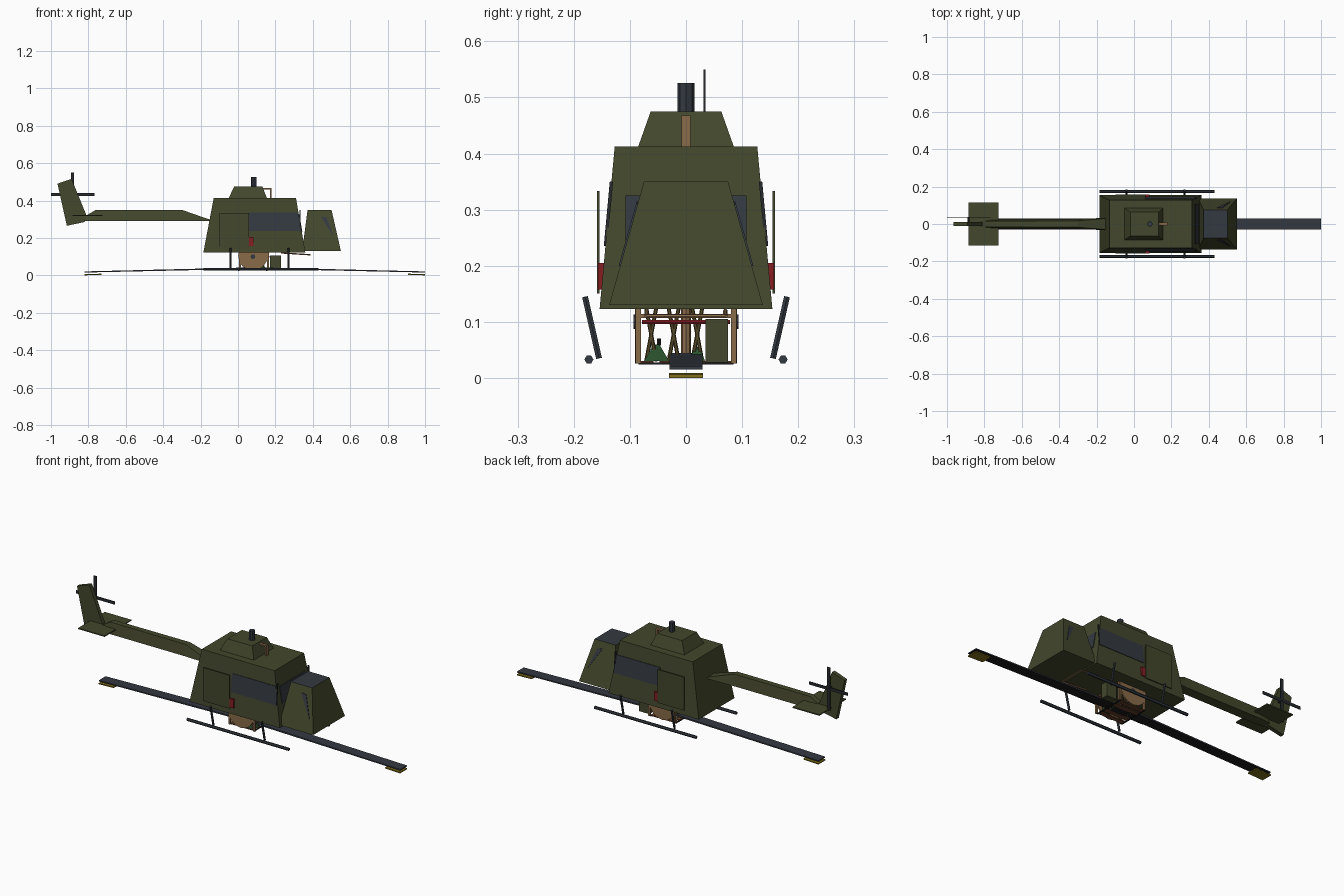
import bpy, bmesh, math
from mathutils import Vector

if "Cube" in bpy.data.objects:
    bpy.data.objects.remove(bpy.data.objects["Cube"])


def mat(name, c):
    m = bpy.data.materials.new(name)
    m.diffuse_color = (*c, 1)
    m.use_nodes = True
    m.node_tree.nodes["Principled BSDF"].inputs["Base Color"].default_value = m.diffuse_color
    return m


OLIVE = mat("olive", (0.056, 0.063, 0.025))
SLATE = mat("slate", (0.034, 0.041, 0.052))
CHARCOAL = mat("charcoal", (0.020, 0.023, 0.027))
BLACK = mat("black", (0.010, 0.010, 0.011))
TAN = mat("tan", (0.25, 0.145, 0.067))
BROWN = mat("red_brown", (0.13, 0.05, 0.024))
KHAKI = mat("khaki_brown", (0.11, 0.08, 0.026))
RED = mat("red", (0.24, 0.013, 0.016))
YELLOW = mat("mustard", (0.21, 0.16, 0.012))
GREEN = mat("green", (0.022, 0.075, 0.025))


def finish(name, bm, m):
    bmesh.ops.recalc_face_normals(bm, faces=bm.faces)
    me = bpy.data.meshes.new(name)
    bm.to_mesh(me)
    bm.free()
    ob = bpy.data.objects.new(name, me)
    me.materials.append(m)
    bpy.context.collection.objects.link(ob)
    return ob


def loft(name, a, b, m):
    """Solid between two matching rings of points."""
    bm = bmesh.new()
    va, vb = [bm.verts.new(p) for p in a], [bm.verts.new(p) for p in b]
    bm.faces.new(va)
    bm.faces.new(vb)
    n = len(va)
    for i in range(n):
        j = (i + 1) % n
        bm.faces.new((va[i], va[j], vb[j], vb[i]))
    return finish(name, bm, m)


def paint(ob, m, rule):
    ob.data.materials.append(m)
    for f in ob.data.polygons:
        if rule(f.normal):
            f.material_index = 1


def rect(x0, x1, h, z):
    return [(x0, -h, z), (x1, -h, z), (x1, h, z), (x0, h, z)]


def box(name, x0, x1, y0, y1, z0, z1, m):
    r = [(x0, y0), (x1, y0), (x1, y1), (x0, y1)]
    return loft(name, [(*p, z0) for p in r], [(*p, z1) for p in r], m)


def rod(name, p, q, r, m, n=6):
    p, q = Vector(p), Vector(q)
    turn = (q - p).to_track_quat('Z', 'Y')
    ring = [turn @ Vector((r * math.cos(2 * math.pi * i / n),
                           r * math.sin(2 * math.pi * i / n), 0)) for i in range(n)]
    return loft(name, [p + v for v in ring], [q + v for v in ring], m)


def side_profile(name, pts, y0, y1, m):
    return loft(name, [(x, y0, z) for x, z in pts], [(x, y1, z) for x, z in pts], m)


def side_plate(name, pts, surface, s, t, m):
    """Thin plate lying on a sloped side; s is the side, t its height."""
    return loft(name, [(x, s * (surface(z) - 0.003), z) for x, z in pts],
                [(x, s * (surface(z) + t), z) for x, z in pts], m)


def cabin_side(z):
    return 0.154 - (z - 0.123) / 0.29 * 0.027


def cabin_front(z):
    return 0.36 - (z - 0.123) / 0.29 * 0.05


def nose_side(z):
    return 0.137 - (z - 0.13) / 0.22 * 0.062


# Cabin, roof hump and nose
loft("cabin", rect(-0.185, 0.36, 0.154, 0.123), rect(-0.13, 0.31, 0.127, 0.413), OLIVE)
loft("roof_hump", rect(-0.05, 0.155, 0.085, 0.413), rect(-0.02, 0.13, 0.063, 0.475), OLIVE)
nose = loft("nose", rect(0.343, 0.55, 0.137, 0.13), rect(0.372, 0.50, 0.075, 0.35), OLIVE)
paint(nose, SLATE, lambda n: n.z > 0.9)
rod("mast_cap", (0.085, 0, 0.47), (0.085, 0, 0.526), 0.015, SLATE, 8)

# Roof pipe
box("roof_pipe_top", 0.125, 0.178, -0.007, 0.007, 0.460, 0.468, TAN)
box("roof_pipe_drop", 0.17, 0.178, -0.008, 0.008, 0.413, 0.468, TAN)

# Windscreen strip on the cabin front
z0, z1 = 0.235, 0.325
inner = [(cabin_front(z) - 0.002, y, z) for z, y in
         ((z0, -0.108), (z0, 0.108), (z1, 0.108), (z1, -0.108))]
loft("front_window", inner, [(x + 0.005, y, z) for x, y, z in inner], SLATE)

for s, side in ((-1, "right"), (1, "left")):
    # Cabin window with end post, sliding door and red handle
    side_plate(side + "_cabin_window", [(0.06, 0.237), (0.332, 0.237), (0.324, 0.335),
                                        (0.06, 0.335)], cabin_side, s, 0.003, SLATE)
    side_plate(side + "_window_post", [(0.329, 0.235), (0.335, 0.235), (0.335, 0.35),
                                       (0.329, 0.35)], cabin_side, s, 0.003, CHARCOAL)
    box(side + "_door", -0.10, 0.06, s * 0.154, s * 0.159, 0.151, 0.333, OLIVE)
    box(side + "_door_handle", 0.06, 0.083, s * 0.145, s * 0.157, 0.158, 0.205, RED)
    # Nose side window
    side_plate(side + "_nose_window", [(0.443, 0.315), (0.474, 0.31), (0.514, 0.20)],
               nose_side, s, 0.0028, SLATE)
    # Skid and struts
    rod(side + "_skid", (-0.185, s * 0.173, 0.033), (0.43, s * 0.173, 0.033), 0.008, SLATE)
    for x in (-0.04, 0.27):
        rod(side + "_strut", (x, s * 0.155, 0.035), (x, s * 0.18, 0.145), 0.006, SLATE)

# Tail boom with sloped sides
boom = [(-0.145, 0.29, 0.033, 0.296, 0.030), (-0.30, 0.29, 0.027, 0.35, 0.017),
        (-0.76, 0.29, 0.027, 0.35, 0.015), (-0.82, 0.29, 0.022, 0.315, 0.015)]
bm = bmesh.new()
rings = [[bm.verts.new(p) for p in ((x, -a, z), (x, a, z), (x, b, t), (x, -b, t))]
         for x, z, a, t, b in boom]
for r, q in zip(rings, rings[1:]):
    for i in range(4):
        j = (i + 1) % 4
        bm.faces.new((r[i], r[j], q[j], q[i]))
bm.faces.new(rings[0])
bm.faces.new(rings[-1])
finish("tail_boom", bm, OLIVE)

# Tail fin, stabiliser and tail rotor
side_profile("tail_fin", [(-0.965, 0.49), (-0.89, 0.516), (-0.81, 0.32), (-0.82, 0.285),
                          (-0.915, 0.265)], -0.011, 0.011, OLIVE)
box("stabiliser", -0.885, -0.725, -0.115, 0.115, 0.316, 0.322, OLIVE)
rod("tail_rotor_shaft", (-0.885, 0, 0.433), (-0.885, 0.038, 0.433), 0.006, CHARCOAL)
box("tail_rotor_blade_level", -1.0, -0.767, 0.031, 0.035, 0.425, 0.441, CHARCOAL)
box("tail_rotor_blade_upright", -0.893, -0.877, 0.031, 0.035, 0.316, 0.55, CHARCOAL)

# Main rotor slung below: dark undersides, drooping mustard tip plates
for s, side in ((1, "front"), (-1, "rear")):
    root, tip = 0.09, 0.09 + s * 0.91
    blade = side_profile(side + "_blade", [(root, 0.035), (tip, 0.015), (tip, 0.021),
                                           (root, 0.043)], -0.029, 0.029, SLATE)
    paint(blade, BLACK, lambda n: n.z < -0.9)
    a = tip - s * 0.09
    side_profile(side + "_blade_tip", [(a, 0.003), (tip, 0.0), (tip, 0.006), (a, 0.009)],
                 -0.03, 0.03, YELLOW)
hub = box("rotor_hub", 0.05, 0.13, -0.03, 0.03, 0.028, 0.045, SLATE)
paint(hub, BLACK, lambda n: n.z < -0.9)
rod("rotor_mast", (0.085, 0, 0.04), (0.085, 0, 0.126), 0.009, TAN, 8)

# Machinery bay: round side plates, posts, crossed struts and rails
for s in (-1, 1):
    rod("side_disc", (0.08, s * 0.083, 0.105), (0.08, s * 0.091, 0.105), 0.079, TAN, 16)
    rod("disc_pivot", (0.08, s * 0.089, 0.1), (0.08, s * 0.094, 0.1), 0.013, SLATE, 8)
    for x in (0.01, 0.16):
        box("bay_post", x - 0.005, x + 0.005, s * 0.08, s * 0.09, 0.026, 0.125, TAN)
    rod("front_rail", (0.23, s * 0.07, 0.12), (0.385, s * 0.07, 0.11), 0.004, TAN)
for y in (-0.062, -0.022, 0.02):
    for d in (-0.009, 0.009):
        rod("crossed_strut", (0.135, y + d, 0.03), (0.145, y - d, 0.125), 0.0035, KHAKI)
        rod("rear_strut", (0.03, y - d, 0.03), (0.05, y + d, 0.125), 0.0035, KHAKI)
rod("front_rail_bar", (0.385, -0.07, 0.11), (0.385, 0.07, 0.11), 0.004, TAN)

# Open bay floor of brown beams with a dark sill
for y in (-0.07, -0.035, 0.035, 0.07):
    box("floor_beam", 0.005, 0.155, y - 0.012, y + 0.012, 0.025, 0.030, BROWN)
for x in (0.005, 0.155):
    box("floor_sill", x - 0.004, x + 0.004, -0.085, 0.085, 0.024, 0.028, BLACK)
box("bay_beam", 0.15, 0.165, -0.085, 0.085, 0.107, 0.114, TAN)
rod("red_rod", (0.165, -0.078, 0.1), (0.165, 0.078, 0.1), 0.004, RED)
box("equipment_box", 0.17, 0.23, 0.035, 0.075, 0.028, 0.105, OLIVE)
for y, w, h in ((-0.0525, 0.0225, 0.06), (0.02, 0.014, 0.055)):
    loft("green_unit", [(0.10, y - w, 0.03), (0.15, y - w, 0.03), (0.15, y + w, 0.03),
                        (0.10, y + w, 0.03)],
         [(0.115, y - 0.005, h), (0.135, y - 0.005, h), (0.135, y + 0.005, h),
          (0.115, y + 0.005, h)], GREEN)
rod("green_unit_knob", (0.125, -0.048, 0.058), (0.125, -0.048, 0.07), 0.004, BLACK)
